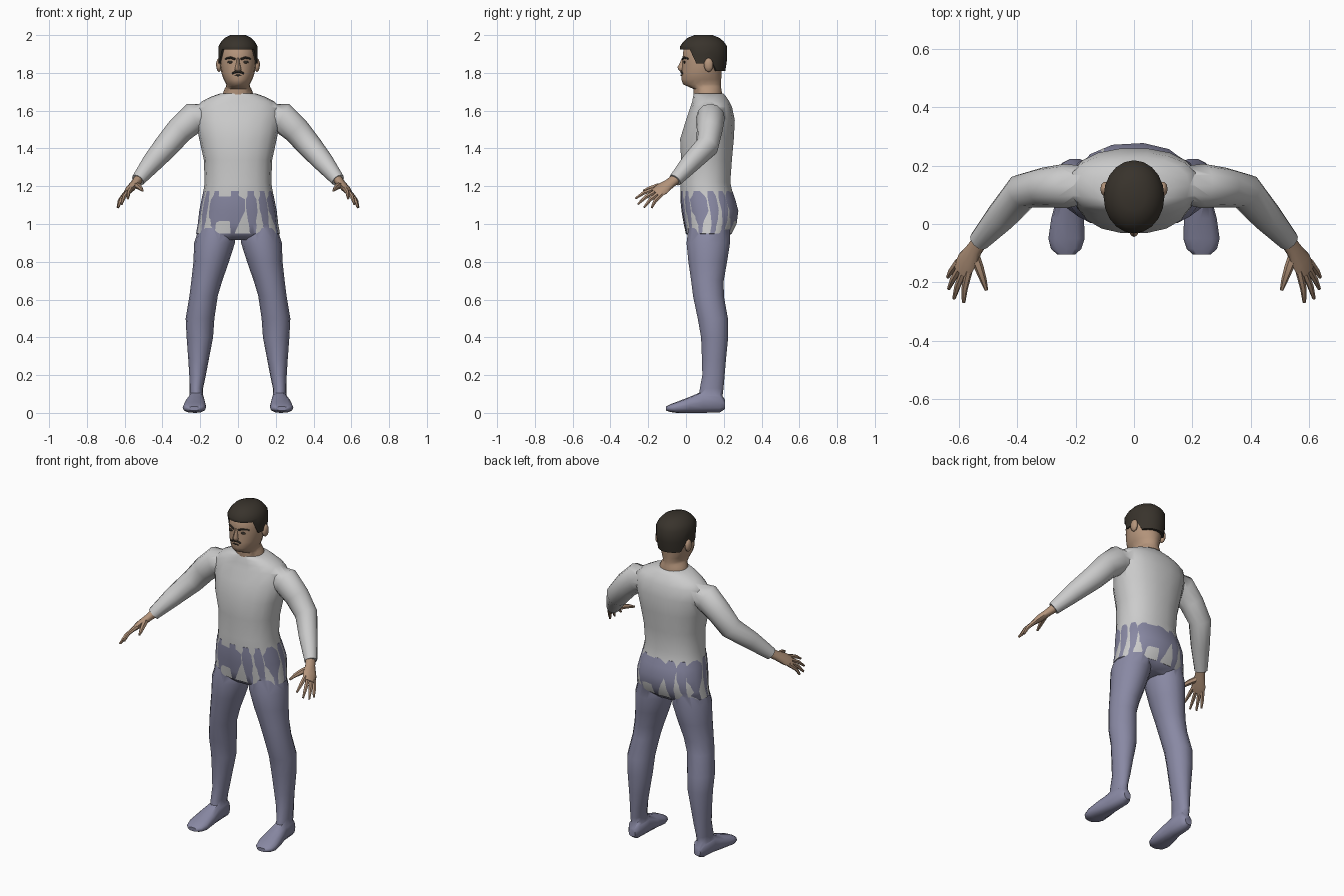
import bpy, bmesh, math
from mathutils import Vector

if "Cube" in bpy.data.objects:
    bpy.data.objects.remove(bpy.data.objects["Cube"])


def material(name, rgb):
    m = bpy.data.materials.new(name)
    m.diffuse_color = (*rgb, 1)
    m.use_nodes = True
    m.node_tree.nodes["Principled BSDF"].inputs["Base Color"].default_value = m.diffuse_color
    return m


SKIN = material("skin", (0.46, 0.30, 0.20))
CLOTH = material("trouser_cloth", (0.25, 0.25, 0.37))
DARK = material("dark_hair", (0.04, 0.033, 0.025))


def smooth(ob, angle=50):
    ob.data.shade_smooth()
    ob.data.set_sharp_from_angle(angle=math.radians(angle))


def skin_rings(name, rings, mat=None, s=1, cap_start=True):
    """Loft closed rings of points; s=-1 mirrors in x."""
    bm = bmesh.new()
    vs = [[bm.verts.new((p[0] * s, p[1], p[2])) for p in r] for r in rings]
    n = len(vs[0])
    for a, b in zip(vs, vs[1:]):
        for i in range(n):
            j = (i + 1) % n
            bm.faces.new((a[i], a[j], b[j], b[i]))
    if cap_start:
        bm.faces.new(vs[0])
    bm.faces.new(vs[-1])
    bmesh.ops.recalc_face_normals(bm, faces=bm.faces)
    me = bpy.data.meshes.new(name)
    bm.to_mesh(me)
    bm.free()
    ob = bpy.data.objects.new(name, me)
    bpy.context.collection.objects.link(ob)
    if mat:
        me.materials.append(mat)
    smooth(ob)
    return ob


def oval(n, p=2.0, turn=0.0):
    """Unit superellipse."""
    out = []
    for i in range(n):
        a = 2 * math.pi * i / n + turn
        c, d = math.cos(a), math.sin(a)
        out.append((math.copysign(abs(c) ** (2 / p), c), math.copysign(abs(d) ** (2 / p), d)))
    return out


def column(name, rows, mat=None, s=1, n=16, p=2.0, turn=0.0):
    """Rows of (z, x centre, x radius, front y, back y)."""
    o = oval(n, p, turn)
    rings = [[(xc + rx * c, (f + b) / 2 + (b - f) / 2 * d, z) for c, d in o]
             for z, xc, rx, f, b in rows]
    return skin_rings(name, rings, mat, s)


def tube(name, path, radii, mat=None, s=1, n=8, side=(0, 1, 0)):
    """Sweep an oval along a path; radii are (along side, across)."""
    pts = [Vector(p) for p in path]
    rings = []
    for i, p in enumerate(pts):
        t = (pts[min(i + 1, len(pts) - 1)] - pts[max(i - 1, 0)]).normalized()
        u = Vector(side)
        u = (u - t * u.dot(t)).normalized()
        v = t.cross(u)
        ru, rv = radii[i] if isinstance(radii[i], tuple) else (radii[i], radii[i])
        rings.append([p + u * ru * c + v * rv * d for c, d in oval(n)])
    return skin_rings(name, rings, mat, s)


def ball(name, loc, scale, mat):
    rings = [[(loc[0] + scale[0] * math.sin(k) * c, loc[1] + scale[1] * math.sin(k) * d,
               loc[2] + scale[2] * math.cos(k)) for c, d in oval(10)]
             for k in (0.15, 0.7, 1.25, 1.9, 2.45, 2.99)]
    return skin_rings(name, rings, mat)


def union(base, others):
    for o in others:
        m = base.modifiers.new("join", 'BOOLEAN')
        m.operation, m.solver, m.object = 'UNION', 'EXACT', o
    dg = bpy.context.evaluated_depsgraph_get()
    me = bpy.data.meshes.new_from_object(base.evaluated_get(dg))
    base.modifiers.clear()
    base.data = me
    for o in others:
        bpy.data.objects.remove(o)
    smooth(base)


SIDES = ((1, "left"), (-1, "right"))

# shirt: torso and sleeves
torso = column("shirt", [
    (0.95, 0, .222, -.002, .243), (1.0, 0, .213, -.012, .268), (1.07, 0, .203, -.022, .275),
    (1.15, 0, .187, -.03, .252), (1.22, 0, .176, -.03, .236), (1.34, 0, .181, -.028, .245),
    (1.45, 0, .205, -.033, .255), (1.55, 0, .225, -.002, .26), (1.62, 0, .222, .022, .245),
    (1.65, 0, .19, .032, .23), (1.675, 0, .14, .036, .213), (1.692, 0, .09, .042, .198)],
    n=18, p=2.25)
sleeves = [tube(side + "_sleeve",
                [(.14, .135, 1.575), (.235, .13, 1.562), (.31, .125, 1.495), (.38, .112, 1.412),
                 (.455, .025, 1.325), (.53, -.058, 1.232)],
                [.06, (.076, .082), (.068, .072), (.062, .066), (.052, .054), .036], s=s, n=12)
           for s, side in SIDES]
union(torso, sleeves)

# trousers: hips, legs and feet, hips nearly coincident with the shirt hem
hips = column("trousers", [
    (0.915, 0, .16, .04, .2), (0.95, 0, .223, -.002, .243), (1.0, 0, .214, -.013, .269),
    (1.07, 0, .206, -.025, .278), (1.13, 0, .194, -.031, .262), (1.175, 0, .184, -.031, .247)],
    n=14, p=2.25, turn=0.1)
limbs = []
for s, side in SIDES:
    limbs.append(column(side + "_leg", [
        (0.05, .219, .036, .06, .19), (0.13, .221, .036, .072, .2), (0.2, .214, .044, .085, .206),
        (0.28, .209, .054, .083, .213), (0.4, .202, .07, .078, .225), (0.5, .201, .076, .06, .224),
        (0.62, .182, .075, .035, .202), (0.7, .165, .082, .025, .202), (0.8, .142, .094, .01, .22),
        (0.9, .124, .108, 0, .236), (0.98, .112, .095, .01, .235)], s=s, n=14))
    foot_rows = [(.206, .219, .022, .02, .07), (.18, .219, .04, .003, .11),
                 (.09, .221, .043, 0, .115), (.02, .227, .056, 0, .085),
                 (-.05, .231, .062, 0, .058), (-.085, .232, .052, .005, .045),
                 (-.105, .232, .03, .012, .034)]
    limbs.append(skin_rings(side + "_foot", [
        [(xc + rx * c, y, (lo + hi) / 2 + (hi - lo) / 2 * d) for c, d in oval(12, 2.4)]
        for y, xc, rx, lo, hi in foot_rows], s=s))
union(hips, limbs)
hips.data.materials.clear()
hips.data.materials.append(CLOTH)

# hands: palm, four fingers and thumb
index, pinky = Vector((.565, -.178, 1.186)), Vector((.611, -.137, 1.147))
tips = [(.583, -.268, 1.135), (.616, -.255, 1.105), (.634, -.222, 1.088), (.637, -.182, 1.086)]
for s, side in SIDES:
    tube(side + "_palm", [(.515, -.04, 1.25), (.545, -.085, 1.215), (.572, -.127, 1.185),
                          (.592, -.164, 1.162)],
         [.028, (.03, .022), (.042, .021), (.04, .013)], SKIN, s, 10, index - pinky)
    for k, tip in enumerate(tips):
        root = index.lerp(pinky, 0.12 + k * 0.26) + Vector((-.005, .012, .006))
        mid = root.lerp(Vector(tip), 0.55) + Vector((.005, -.004, .006))
        tube(side + "_finger", [root, mid, tip], [.013, .011, .006], SKIN, s, 6, (1, 0, 0))
    tube(side + "_thumb", [(.55, -.095, 1.207), (.53, -.15, 1.2), (.516, -.19, 1.19),
                           (.505, -.226, 1.176)], [.018, .016, .012, .006], SKIN, s, 6, (1, 0, 0))

# head and neck
column("head", [
    (1.62, 0, .09, .05, .19), (1.68, 0, .085, .04, .194), (1.715, 0, .071, .038, .188),
    (1.726, 0, .064, .012, .187), (1.74, 0, .062, -.017, .187), (1.765, 0, .076, -.026, .188),
    (1.8, 0, .088, -.025, .19), (1.85, 0, .095, -.019, .195), (1.88, 0, .095, -.02, .198),
    (1.925, 0, .093, -.015, .2), (1.96, 0, .078, .01, .18), (1.985, 0, .045, .05, .14)],
    SKIN, n=18)
column("nose", [(1.808, 0, .014, -.03, 0), (1.818, 0, .018, -.041, 0), (1.83, 0, .015, -.045, 0),
                (1.855, 0, .009, -.032, 0), (1.878, 0, .008, -.022, 0)], SKIN, n=8)

# face details
for s, side in SIDES:
    ball(side + "_ear", (s * .1, .12, 1.842), (.016, .026, .037), SKIN)
    ball(side + "_eye", (s * .04, -.008, 1.857), (.017, .006, .007), DARK)
    tube(side + "_eyebrow", [(.014, -.018, 1.873), (.04, -.01, 1.881), (.068, .013, 1.875)],
         [.006, .006, .004], DARK, s, 6, (0, 0, 1))
tube("moustache", [(-.031, -.017, 1.796), (-.013, -.024, 1.806), (.013, -.024, 1.806),
                   (.031, -.017, 1.796)], [.005, .007, .007, .005], DARK, n=6, side=(0, 0, 1))
tube("mouth", [(-.018, -.023, 1.786), (0, -.026, 1.787), (.018, -.023, 1.786)],
     [.003, .005, .003], DARK, n=6, side=(0, 0, 1))


# hair cap with sideburns and a low nape
def hairline(d):
    return 1.925 if d < -.5 else 1.85 if d < .1 else 1.872 if d < .4 else 1.81


def bulge(z):
    keys = [(1.8, .9), (1.85, 1), (1.94, 1), (1.965, .86), (1.985, .68), (2.0, .38)]
    for (z0, a), (z1, b) in zip(keys, keys[1:]):
        if z <= z1:
            return a + (b - a) * (z - z0) / (z1 - z0)
    return keys[-1][1]


def hair_ring(t, inset=1):
    ring = []
    for c, d in oval(20):
        z = min(2.0, hairline(d) + (1.94 - hairline(d)) * t if t <= 1 else 1.94 + .06 * (t - 1))
        f = bulge(z) * inset
        ring.append((.104 * f * c, .093 + .125 * f * d, z))
    return ring


skin_rings("hair", [hair_ring(0, .86)] + [hair_ring(t) for t in (0, .5, 1, 1.42, 1.75, 2)],
           DARK, cap_start=False)
